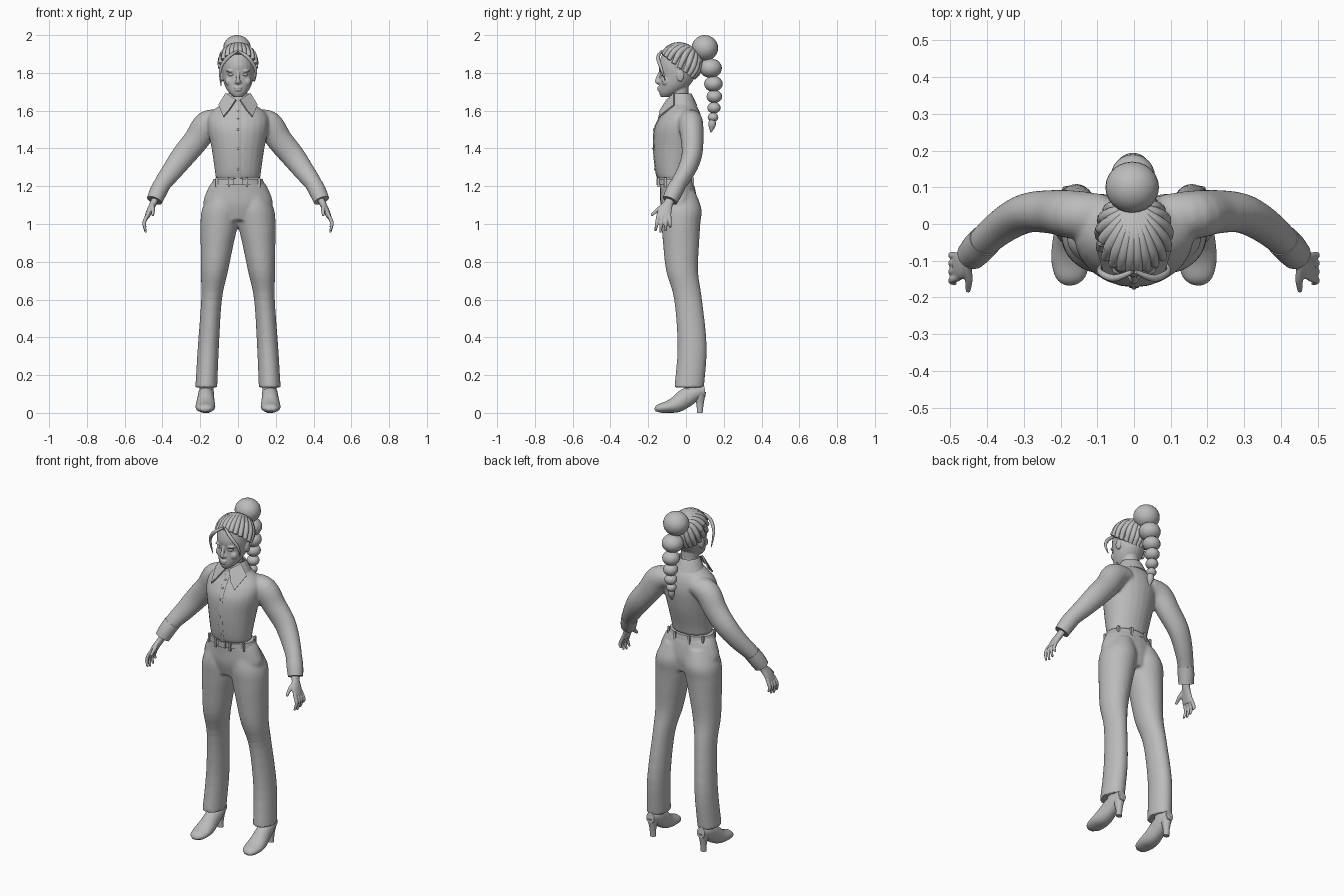
import bpy, bmesh, math
from mathutils import Vector, Matrix

cube = bpy.data.objects.get("Cube")
if cube:
    bpy.data.objects.remove(cube, do_unlink=True)

grey = bpy.data.materials.new("plain grey")
grey.use_nodes = True
colour = (0.5, 0.5, 0.5, 1)
grey.diffuse_color = colour
grey.node_tree.nodes["Principled BSDF"].inputs["Base Color"].default_value = colour

X, Y, Z = Vector((1, 0, 0)), Vector((0, 1, 0)), Vector((0, 0, 1))
SIDES = (1, -1)


def spline(rows, steps):
    """Catmull-Rom through rows of any length."""
    pts = [Vector(r) for r in rows]
    pts = [pts[0]] + pts + [pts[-1]]
    out = []
    for p, q, r, s in zip(pts, pts[1:], pts[2:], pts[3:]):
        for k in range(steps):
            t = k / steps
            out.append(q + (r - p) * t / 2 + (p * 2 - q * 5 + r * 4 - s) * t * t / 2
                       + (q * 3 - p - r * 3 + s) * t ** 3 / 2)
    return out + [pts[-1]]


def tube(bm, rows, ref=X, level=False, sides=(1,), seg=24, steps=4, caps=True):
    """Sweep an ellipse along rows of x, y, z, radius, radius; level keeps rings horizontal."""
    pts = spline(rows, steps)
    for side in sides:
        flip = Vector((side, 1, 1))
        rings = []
        for i, p in enumerate(pts):
            a, b = X, Y
            if not level:
                t = (pts[min(i + 1, len(pts) - 1)].xyz - pts[max(i - 1, 0)].xyz).normalized()
                a = (ref - t * ref.dot(t)).normalized()
                b = t.cross(a)
            ring = []
            for k in range(seg):
                w = math.tau * k / seg
                co = p.xyz + a * (p[3] * math.cos(w)) + b * (p[4] * math.sin(w))
                ring.append(bm.verts.new(co * flip))
            rings.append(ring)
        for lo, hi in zip(rings, rings[1:]):
            for k in range(seg):
                n = (k + 1) % seg
                bm.faces.new((lo[k], lo[n], hi[n], hi[k]))
        if caps:
            bm.faces.new(rings[0])
            bm.faces.new(rings[-1])


def body(bm, rows, **options):
    """Level loft from rows of z, half width, front y, back y and optional x."""
    tube(bm, [(r[4] if len(r) > 4 else 0, (r[2] + r[3]) / 2, r[0], r[1], (r[3] - r[2]) / 2)
              for r in rows], level=True, **options)


def ball(bm, centre, radii, sides=(1,)):
    for side in sides:
        place = Matrix.Translation((centre[0] * side, centre[1], centre[2]))
        bmesh.ops.create_uvsphere(bm, u_segments=24, v_segments=14, radius=1,
                                  matrix=place @ Matrix.Diagonal((*radii, 1)))


def box(bm, centre, size):
    bmesh.ops.create_cube(bm, size=1, matrix=Matrix.Translation(centre) @ Matrix.Diagonal((*size, 1)))


def part(name, bm, voxel=0, smooth=4, thick=0):
    bmesh.ops.recalc_face_normals(bm, faces=bm.faces)
    mesh = bpy.data.meshes.new(name)
    bm.to_mesh(mesh)
    bm.free()
    obj = bpy.data.objects.new(name, mesh)
    bpy.context.collection.objects.link(obj)
    if thick:
        obj.modifiers.new("Thickness", "SOLIDIFY").thickness = thick
    if voxel:
        mod = obj.modifiers.new("Blend", "REMESH")
        mod.mode, mod.voxel_size = "VOXEL", voxel
        mod = obj.modifiers.new("Soften", "SMOOTH")
        mod.factor, mod.iterations = 0.5, smooth
    if obj.modifiers:
        bpy.context.view_layer.update()
        graph = bpy.context.evaluated_depsgraph_get()
        obj.data = bpy.data.meshes.new_from_object(obj.evaluated_get(graph))
        obj.modifiers.clear()
    obj.data.materials.clear()
    obj.data.materials.append(grey)
    bpy.ops.object.select_all(action="DESELECT")
    bpy.context.view_layer.objects.active = obj
    obj.select_set(True)
    bpy.ops.object.shade_smooth_by_angle(angle=math.radians(50))


# Trousers: pelvis and two flared legs
bm = bmesh.new()
body(bm, [(1.02, .12, -.115, .05), (1.1, .183, -.135, .06), (1.18, .163, -.138, .05), (1.23, .132, -.14, .035)])
body(bm, [(.135, .058, -.062, .095, .168), (.35, .056, -.045, .11, .157), (.6, .055, -.063, .085, .14),
          (.75, .072, -.105, .064, .125), (.9, .088, -.122, .07, .11), (1, .1, -.13, .076, .099),
          (1.08, .1, -.134, .082, .09), (1.17, .07, -.12, .05, .075)], sides=SIDES)
part("trousers", bm, .008, 5)

# Shirt with sleeves
SHIRT = [(1.24, .118, -.15, .03), (1.29, .124, -.162, .04), (1.4, .14, -.172, .07), (1.5, .16, -.168, .086),
         (1.56, .16, -.142, .082), (1.6, .135, -.115, .07), (1.635, .085, -.095, .05), (1.66, .06, -.085, .035)]
bm = bmesh.new()
body(bm, SHIRT)
tube(bm, [(.08, .02, 1.555, .06, .05), (.16, .025, 1.53, .066, .072), (.22, .033, 1.445, .06, .068),
          (.29, .03, 1.36, .054, .064), (.35, 0, 1.28, .048, .055), (.405, -.045, 1.205, .042, .045),
          (.438, -.082, 1.135, .038, .04)], ref=Y, sides=SIDES)
part("shirt", bm, .008, 5)

# Cuffs
bm = bmesh.new()
tube(bm, [(.405, -.045, 1.205, .044, .046), (.425, -.066, 1.165, .045, .045),
          (.442, -.085, 1.125, .041, .042)], ref=Y, sides=SIDES)
part("cuffs", bm)

# Button placket and buttons
bm = bmesh.new()
tube(bm, [(0, r[2] + .001, r[0], .014, .004) for r in SHIRT[:-1]], seg=12)
part("placket", bm)
bm = bmesh.new()
for r in SHIRT[1:6]:
    ball(bm, (0, r[2] - .003, r[0]), (.006, .004, .006))
part("buttons", bm)

# Collar band and pointed flaps
bm = bmesh.new()
body(bm, [(1.69, .058, -.08, .03), (1.67, .07, -.088, .04), (1.625, .092, -.098, .06)], caps=False)
for s in SIDES:
    flap = [(.008, -.098, 1.655), (.062, -.06, 1.69), (.1, -.06, 1.628), (.075, -.14, 1.565), (.045, -.133, 1.6)]
    bm.faces.new([bm.verts.new((x * s, y, z)) for x, y, z in flap])
part("collar", bm, thick=.008)

# Belt, loops and buckle
bm = bmesh.new()
body(bm, [(1.21, .14, -.148, .042), (1.238, .13, -.148, .037)], steps=1, seg=40)
part("belt", bm)
bm = bmesh.new()
for deg in (35, 70, 110, 145, 215, 250, 290, 325):
    w = math.radians(deg)
    box(bm, (.138 * math.cos(w), -.054 + .097 * math.sin(w), 1.22), (.012, .012, .05))
part("belt_loops", bm)
bm = bmesh.new()
box(bm, (0, -.15, 1.224), (.045, .012, .034))
part("buckle", bm)

# Hands: palm, four fingers and thumb
bm = bmesh.new()
tube(bm, [(.43, -.075, 1.15, .024, .02), (.45, -.095, 1.105, .026, .018), (.468, -.112, 1.07, .037, .016),
          (.483, -.118, 1.035, .036, .013)], ref=Y, sides=SIDES)
for y, tip_y, tip_z in ((-.146, -.162, .962), (-.126, -.135, .955), (-.106, -.108, .962), (-.088, -.082, .982)):
    tube(bm, [(.478, y, 1.05, .01, .01), (.497, (y + tip_y) / 2, 1.005, .01, .01),
              (.488, tip_y, tip_z, .006, .006)], ref=Y, sides=SIDES, seg=10)
tube(bm, [(.455, -.115, 1.1, .014, .012), (.45, -.15, 1.075, .012, .011), (.452, -.184, 1.045, .007, .007)],
     ref=Z, sides=SIDES, seg=10)
part("hands", bm, .004, 2)

# Heeled shoes with ankles
bm = bmesh.new()
tube(bm, [(.172, -.163, .014, .018, .008), (.173, -.145, .023, .04, .022), (.173, -.1, .031, .052, .031),
          (.172, -.05, .046, .05, .044), (.17, 0, .08, .044, .05), (.168, .05, .108, .04, .042),
          (.168, .1, .118, .026, .03)], sides=SIDES)
part("shoes", bm)
bm = bmesh.new()
body(bm, [(0, .017, .058, .088, .168), (.05, .019, .054, .094, .168), (.11, .034, .03, .106, .168)], sides=SIDES)
part("shoe_heels", bm)
bm = bmesh.new()
body(bm, [(.09, .037, -.01, .085, .168), (.2, .037, -.005, .08, .165)], sides=SIDES)
part("ankles", bm)

# Head, neck and facial features
bm = bmesh.new()
body(bm, [(1.672, .022, -.132, -.08), (1.695, .048, -.142, -.03), (1.735, .071, -.142, .02), (1.785, .083, -.138, .05),
          (1.84, .086, -.144, .06), (1.9, .075, -.125, .04), (1.935, .04, -.09, 0)])
tube(bm, [(0, -.02, 1.6, .052, .05), (0, -.032, 1.67, .047, .046), (0, -.035, 1.75, .05, .05)])
tube(bm, [(0, -.138, 1.805, .008, .007), (0, -.148, 1.775, .01, .01), (0, -.153, 1.755, .013, .011),
          (0, -.142, 1.744, .012, .008)], seg=12)
ball(bm, (.008, -.142, 1.752), (.012, .01, .008), SIDES)
ball(bm, (.036, -.122, 1.81), (.026, .018, .008), SIDES)
ball(bm, (.045, -.108, 1.755), (.024, .02, .024), SIDES)
ball(bm, (0, -.141, 1.722), (.022, .012, .006))
ball(bm, (0, -.14, 1.71), (.019, .012, .007))
ball(bm, (.086, -.03, 1.785), (.01, .02, .032), SIDES)
part("head", bm, .004, 3)
bm = bmesh.new()
ball(bm, (.035, -.121, 1.791), (.017, .014, .009), SIDES)
part("eyes", bm)

# Swept back hair: cap covered with locks that gather at the bun
CENTRE, SIZE = Vector((0, -.035, 1.845)), Vector((.096, .108, .1))
knot = Vector((0, .055, 1.9))
bm = bmesh.new()
ball(bm, CENTRE + Vector((0, .01, .004)), SIZE * .97)
count = 22
for i in range(count):
    w = math.tau * (i + .5) / count
    start = CENTRE + Vector((math.sin(w) * SIZE.x, -math.cos(w) * SIZE.y, -.02 + .085 * math.cos(w)))
    rows = []
    for k in range(6):
        t = k / 5
        d = start.lerp(knot, t) - CENTRE + Z * (.05 * math.sin(math.pi * t))
        d = Vector(u / v for u, v in zip(d, SIZE)).normalized() * SIZE
        radius = .007 + .011 * math.sin(math.pi * (.15 + .75 * t))
        rows.append((*(CENTRE + d), radius, radius))
    tube(bm, rows, ref=Vector((.3, .5, .8)), seg=12)
part("hair", bm)

# Loose locks framing the face
bm = bmesh.new()
for s, drop in ((-1, 1.73), (1, 1.76)):
    tube(bm, [(.005 * s, -.13, 1.915, .006, .006), (.055 * s, -.148, 1.88, .01, .01),
              (.093 * s, -.13, 1.82, .008, .008), (.09 * s, -.11, drop, .002, .002)], ref=Y, seg=10)
part("loose_locks", bm)

# Bun and bubble braid
bm = bmesh.new()
ball(bm, (-.005, .1, 1.932), (.073, .07, .068))
for y, z, r in ((.13, 1.825, .06), (.145, 1.742, .049), (.15, 1.675, .041), (.148, 1.615, .035), (.143, 1.565, .028)):
    ball(bm, (-.003, y, z), (r, r, r * .85))
tube(bm, [(0, .14, 1.56, .015, .015), (0, .138, 1.525, .02, .02), (0, .132, 1.485, .003, .003)], seg=14)
part("bun_and_braid", bm)
